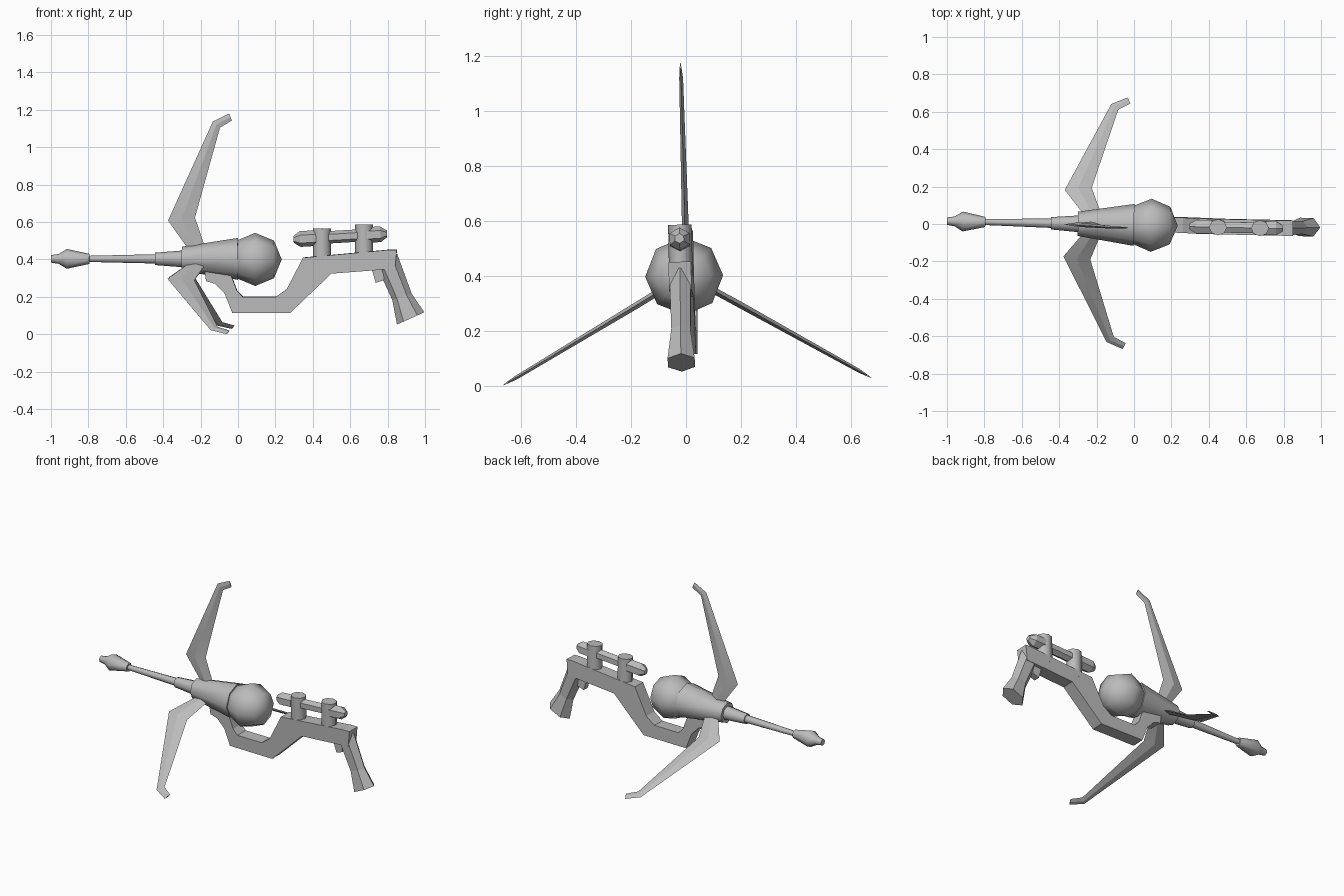
import bpy, bmesh
from math import pi, sin, cos, radians
from mathutils import Matrix, Vector

if "Cube" in bpy.data.objects:
    bpy.data.objects.remove(bpy.data.objects["Cube"])

AXIS = 0.403  # height of the barrel axis

metal = bpy.data.materials.new("plain grey")
metal.use_nodes = True
GREY = (0.5, 0.5, 0.5, 1)
metal.diffuse_color = GREY
metal.node_tree.nodes["Principled BSDF"].inputs["Base Color"].default_value = GREY

# The whole model leans by about one degree
LEAN = (Matrix.Translation((0, -0.005, AXIS)) @ Matrix.Rotation(-0.02, 4, 'Z')
        @ Matrix.Rotation(radians(1.2), 4, 'X') @ Matrix.Translation((0, 0, -AXIS)))


def finish(name, bm, smooth=None, matrix=Matrix()):
    bmesh.ops.recalc_face_normals(bm, faces=bm.faces)
    mesh = bpy.data.meshes.new(name)
    bm.to_mesh(mesh)
    bm.free()
    mesh.transform(LEAN @ matrix)
    mesh.materials.append(metal)
    obj = bpy.data.objects.new(name, mesh)
    bpy.context.collection.objects.link(obj)
    if smooth:
        bpy.ops.object.select_all(action='DESELECT')
        obj.select_set(True)
        bpy.context.view_layer.objects.active = obj
        bpy.ops.object.shade_smooth_by_angle(angle=radians(smooth))
    return obj


def loft(name, rings, smooth=None, matrix=Matrix()):
    """Skin a list of equal rings of points and cap both ends."""
    bm = bmesh.new()
    rows = [[bm.verts.new(p) for p in ring] for ring in rings]
    n = len(rows[0])
    for a, b in zip(rows, rows[1:]):
        for i in range(n):
            j = (i + 1) % n
            bm.faces.new((a[i], a[j], b[j], b[i]))
    bm.faces.new(rows[0])
    bm.faces.new(rows[-1])
    return finish(name, bm, smooth, matrix)


def ring(center, u, v, sides):
    """Points on an ellipse spanned by u and v."""
    c, u, v = Vector(center), Vector(u), Vector(v)
    return [c + u * cos(2 * pi * i / sides) + v * sin(2 * pi * i / sides)
            for i in range(sides)]


def lathe(name, profile, sides=8, smooth=50, matrix=Matrix.Translation((0, 0, AXIS))):
    """Turn (x, radius) pairs round the x axis."""
    rings = [ring((x, 0, 0), (0, 0, r), (0, r, 0), sides) for x, r in profile]
    return loft(name, rings, smooth, matrix)


def slab(name, outline, half):
    """Extrude an x-z outline across y."""
    return loft(name, [[(x, y, z) for x, z in outline] for y in (-half, half)])


# Barrel, from muzzle to the rounded rear
lathe("muzzle", [(-1, 0.02), (-0.96, 0.026), (-0.915, 0.053), (-0.795, 0.027)])
lathe("barrel", [(-0.82, 0.016), (-0.43, 0.025)])
lathe("barrel_collar", [(-0.444, 0.033), (-0.28, 0.046)])
lathe("barrel_housing", [(-0.3, 0.065), (0, 0.112)])

bm = bmesh.new()
bmesh.ops.create_uvsphere(bm, u_segments=8, v_segments=4, radius=0.142)
finish("rear_sphere", bm, 60,
       Matrix.Translation((0.092, 0, AXIS - 0.003)) @ Matrix.Rotation(pi / 2, 4, 'Y'))

# Three blades round the barrel: front edge, back edge, distance out, half thickness
blade = [((-0.25, 0.03), (-0.165, 0.03), 0.012),
         ((-0.374, 0.205), (-0.23, 0.221), 0.012),
         ((-0.134, 0.735), (-0.096, 0.702), 0.007),
         ((-0.048, 0.777), (-0.032, 0.74), 0.003)]
sections = []
for (x0, z0), (x1, z1), t in blade:
    mx, mz = (x0 + x1) / 2, (z0 + z1) / 2
    sections.append([(x0, 0, z0), (mx, t, mz), (x1, 0, z1), (mx, -t, mz)])
for i, name in enumerate(("top_blade", "front_blade", "back_blade")):
    loft(name, sections, 12,
         Matrix.Translation((0, 0, AXIS)) @ Matrix.Rotation(i * 2 * pi / 3, 4, 'X'))

# Frame that runs under the barrel and up to the grip
slab("frame", [(-0.18, 0.35), (-0.17, 0.285), (-0.12, 0.27), (-0.07, 0.217),
               (-0.03, 0.115), (0.28, 0.115), (0.5, 0.325), (0.76, 0.345),
               (0.84, 0.35), (0.85, 0.452), (0.807, 0.452), (0.348, 0.41),
               (0.262, 0.243), (0.203, 0.2), (0.027, 0.2), (-0.005, 0.233),
               (-0.03, 0.3), (-0.06, 0.35)], 0.041)
slab("trigger", [(0.715, 0.35), (0.737, 0.275), (0.782, 0.29), (0.775, 0.35)], 0.02)

# Flared six-sided grip
grip = [((0.795, 0.4), (0.056, 0.03), 0.045),
        ((0.877, 0.2), (0.052, 0.017), 0.04),
        ((0.923, 0.085), (0.073, 0.033), 0.057)]
loft("grip", [ring((x, 0, z), (ux, 0, uz), (0, hy, 0), 6)
              for (x, z), (ux, uz), hy in grip])

# Sight: a tube with tapered ends held by two posts
tilt = Matrix.Translation((0.547, 0, 0.522)) @ Matrix.Rotation(-0.06, 4, 'Y')
lathe("sight_tube", [(-0.2, 0.033), (0.2, 0.033)], 6, 30, tilt)
for name, s in (("sight_front_cap", -1), ("sight_rear_cap", 1)):
    lathe(name, [(s * 0.13, 0.042), (s * 0.215, 0.042), (s * 0.25, 0.018)], 6, 30, tilt)
for name, x, low, high in (("front_post", 0.449, 0.38, 0.565),
                           ("rear_post", 0.674, 0.4, 0.587)):
    loft(name, [ring((x, 0, z), (0.048, 0, 0), (0, 0.043, 0), 8)
                for z in (low, high)], 50)
